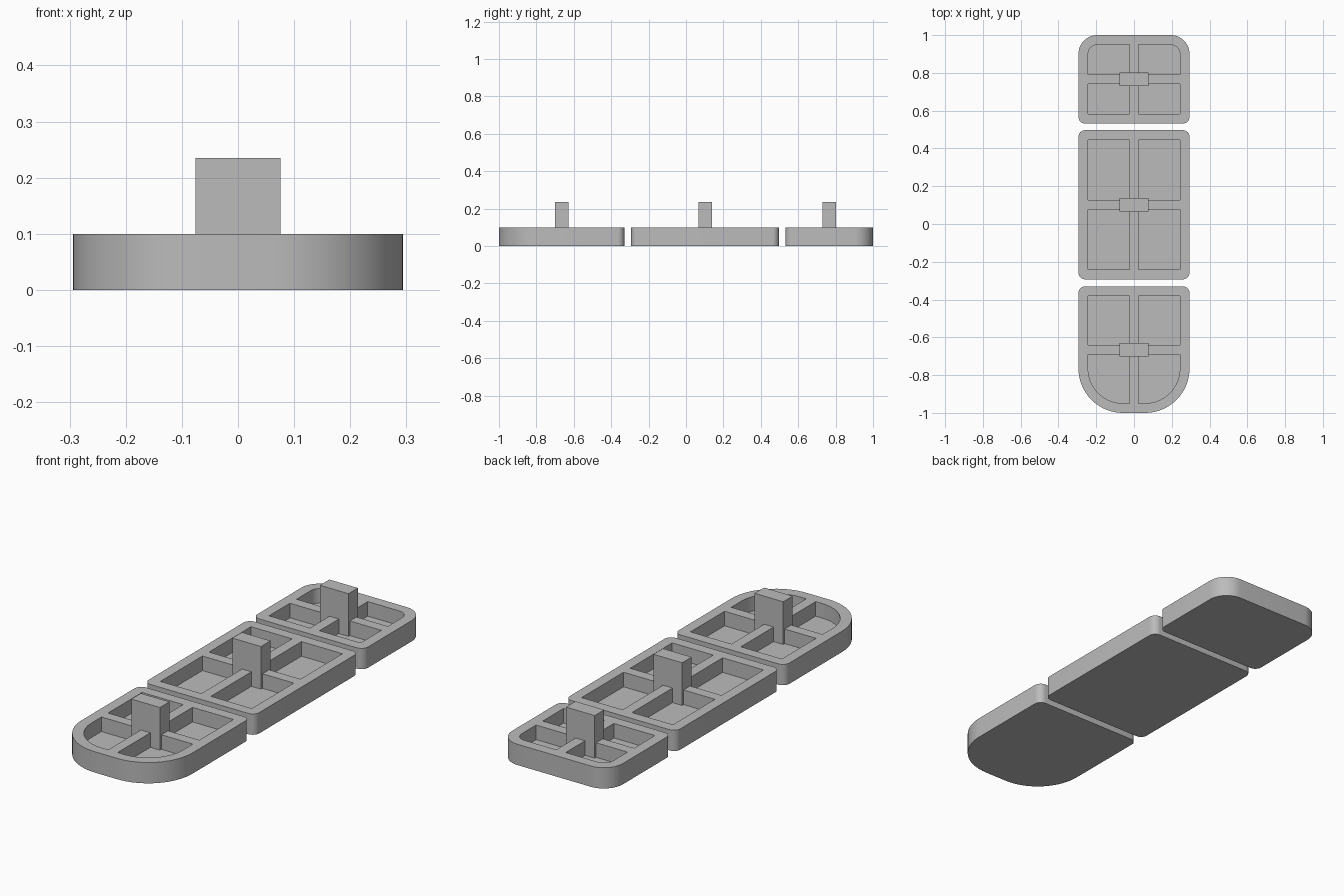
import bpy, bmesh
from math import cos, sin, pi

cube = bpy.data.objects.get("Cube")
if cube:
    bpy.data.objects.remove(cube, do_unlink=True)

HALF_W, HEIGHT, FLOOR = 0.294, 0.1, 0.03
WALL, RIB = 0.051, 0.025           # rim thickness, half rib thickness
PEG_X, PEG_Y, PEG_TOP = 0.076, 0.036, 0.235

grey = bpy.data.materials.new("plain_grey")
grey.use_nodes = True
colour = (0.5, 0.5, 0.5, 1)
grey.diffuse_color = colour
grey.node_tree.nodes["Principled BSDF"].inputs["Base Color"].default_value = colour


def outline(x0, x1, y0, y1, radii):
    """Rectangle with one radius per corner, counter-clockwise from (x0, y0)."""
    corners = [(x0, y0, 1, 1), (x1, y0, -1, 1), (x1, y1, -1, -1), (x0, y1, 1, -1)]
    pts = []
    for i, ((x, y, sx, sy), r) in enumerate(zip(corners, radii)):
        if r <= 0:
            pts.append((x, y))
            continue
        steps = 16 if r > 0.05 else 8
        for k in range(steps + 1):
            a = pi + (i + k / steps) * pi / 2
            pts.append((x + sx * r + r * cos(a), y + sy * r + r * sin(a)))
    return pts


def prism(name, pts, z0, z1):
    bm = bmesh.new()
    base = bm.faces.new([bm.verts.new((x, y, z0)) for x, y in pts])
    top = bmesh.ops.extrude_face_region(bm, geom=[base])["geom"]
    bmesh.ops.translate(bm, vec=(0, 0, z1 - z0),
                        verts=[v for v in top if isinstance(v, bmesh.types.BMVert)])
    bmesh.ops.recalc_face_normals(bm, faces=bm.faces)
    mesh = bpy.data.meshes.new(name)
    bm.to_mesh(mesh)
    bm.free()
    mesh.materials.append(grey)
    obj = bpy.data.objects.new(name, mesh)
    bpy.context.collection.objects.link(obj)
    return obj


def select(obj):
    bpy.ops.object.select_all(action='DESELECT')
    obj.select_set(True)
    bpy.context.view_layer.objects.active = obj


def tray(name, y0, y1, r_front, r_back):
    mid = (y0 + y1) / 2
    body = prism(name + "_tray", outline(-HALF_W, HALF_W, y0, y1,
                 (r_front, r_front, r_back, r_back)), 0, HEIGHT)
    # four pockets leave a rim and a cross of ribs
    fi, bi = r_front - WALL, r_back - WALL
    inner = HALF_W - WALL
    for x0, x1, left in ((-inner, -RIB, False), (RIB, inner, True)):
        for p0, p1, back in ((y0 + WALL, mid - RIB, False), (mid + RIB, y1 - WALL, True)):
            radii = [0, 0, 0, 0]
            corner = (2 if left else 3) if back else (1 if left else 0)
            radii[corner] = bi if back else fi
            cutter = prism("pocket_cutter", outline(x0, x1, p0, p1, radii), FLOOR, HEIGHT * 2)
            cutter.hide_render = True
            select(body)
            cut = body.modifiers.new("pocket", 'BOOLEAN')
            cut.operation, cut.solver, cut.object = 'DIFFERENCE', 'EXACT', cutter
            bpy.ops.object.modifier_apply(modifier=cut.name)
            bpy.data.objects.remove(cutter, do_unlink=True)
    select(body)
    bpy.ops.object.shade_smooth_by_angle()
    # upright peg at the crossing of the ribs
    prism(name + "_peg", outline(-PEG_X, PEG_X, mid - PEG_Y, mid + PEG_Y, (0, 0, 0, 0)),
          FLOOR / 2, PEG_TOP)


tray("front", -1.0, -0.33, 0.235, 0.035)
tray("middle", -0.293, 0.497, 0.035, 0.035)
tray("back", 0.532, 1.0, 0.035, 0.1)
